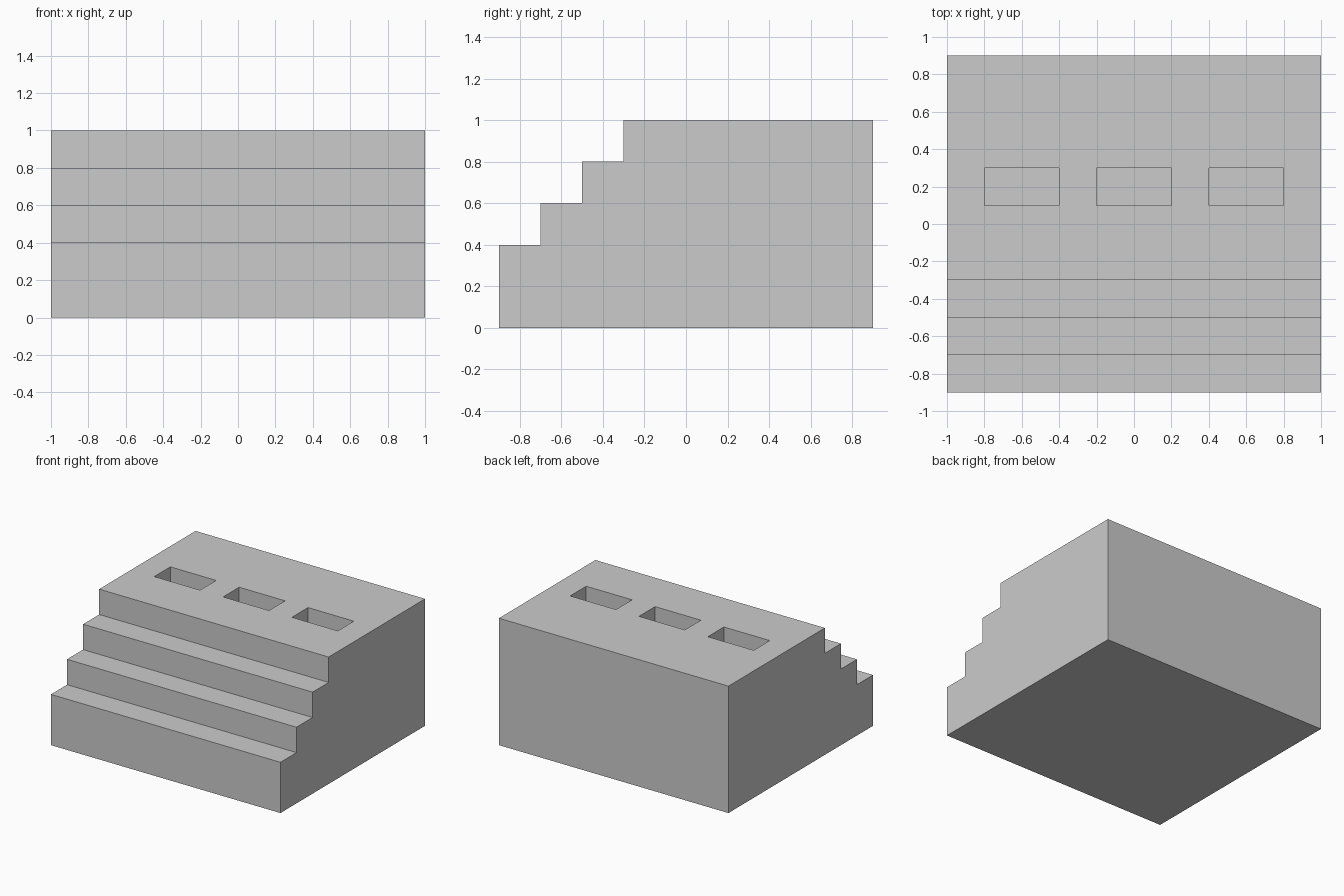
import bpy, bmesh

if "Cube" in bpy.data.objects:
    bpy.data.objects.remove(bpy.data.objects["Cube"])

WIDTH = 2.0
SLOT_DEPTH = 0.4


def add_object(name, bm):
    bmesh.ops.recalc_face_normals(bm, faces=bm.faces[:])
    mesh = bpy.data.meshes.new(name)
    bm.to_mesh(mesh)
    bm.free()
    obj = bpy.data.objects.new(name, mesh)
    bpy.context.collection.objects.link(obj)
    return obj


# Stepped block: side profile (y, z) extruded along x
profile = [(0.9, 0.0), (-0.9, 0.0)]
for i in range(4):
    y, z = -0.9 + 0.2 * i, 0.4 + 0.2 * i
    profile.append((y, z))
    profile.append((y + 0.2 if i < 3 else 0.9, z))

bm = bmesh.new()
face = bm.faces.new([bm.verts.new((-WIDTH / 2, y, z)) for y, z in profile])
side = bmesh.ops.extrude_face_region(bm, geom=[face], use_keep_orig=True)
moved = [v for v in side["geom"] if isinstance(v, bmesh.types.BMVert)]
bmesh.ops.translate(bm, verts=moved, vec=(WIDTH, 0, 0))
block = add_object("stepped_block", bm)

# Three blind slots cut into the top
bm = bmesh.new()
for x in (-0.6, 0.0, 0.6):
    cube = bmesh.ops.create_cube(bm, size=1)["verts"]
    bmesh.ops.scale(bm, verts=cube, vec=(0.4, 0.2, SLOT_DEPTH + 0.1))
    bmesh.ops.translate(bm, verts=cube, vec=(x, 0.2, 1.05 - SLOT_DEPTH / 2))
cutter = add_object("slot_cutter", bm)
cutter.hide_render = True
cutter.display_type = 'WIRE'

cut = block.modifiers.new("slots", 'BOOLEAN')
cut.operation = 'DIFFERENCE'
cut.solver = 'EXACT'
cut.object = cutter
